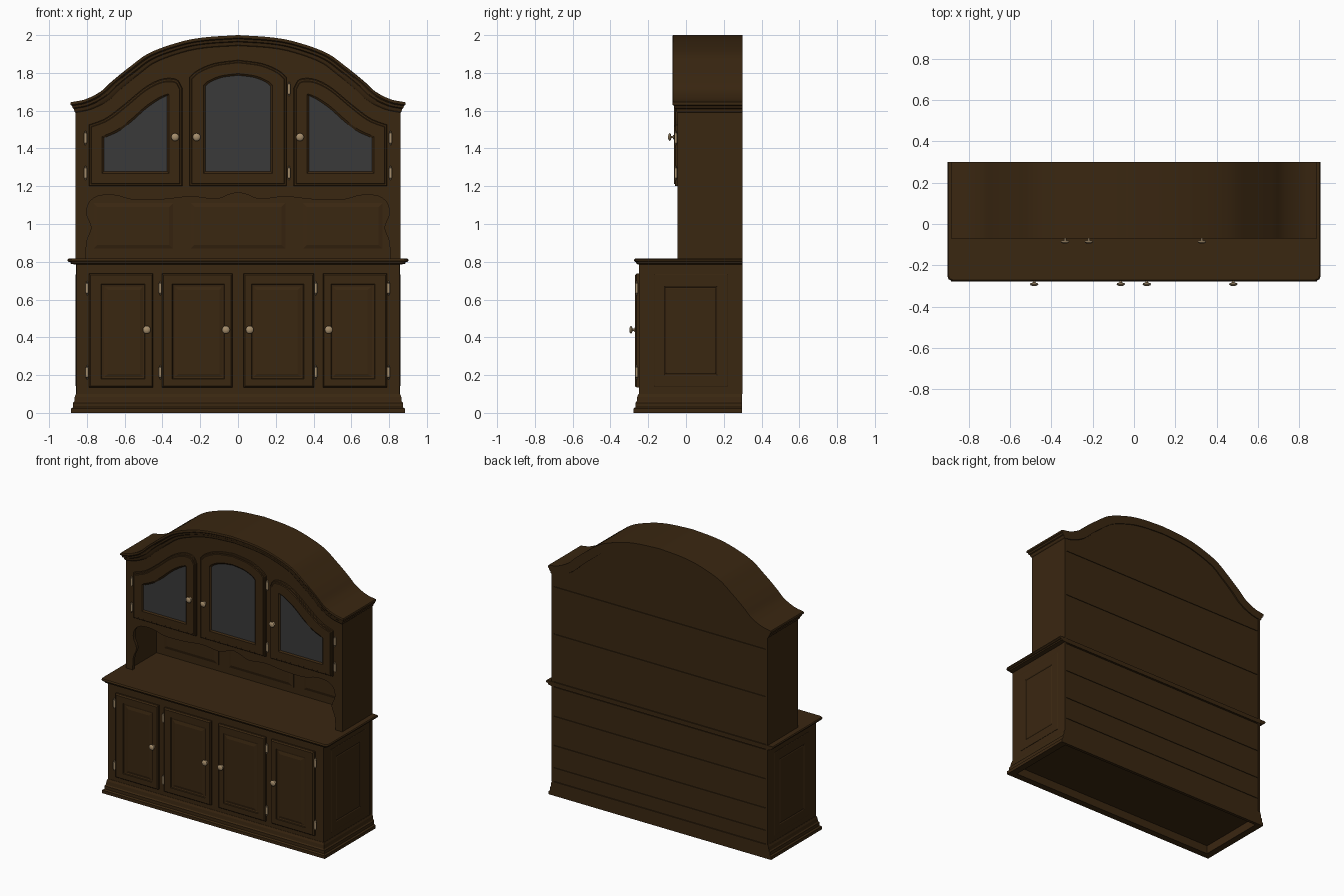
import bpy, bmesh, math
from mathutils import Vector

if "Cube" in bpy.data.objects:
    bpy.data.objects.remove(bpy.data.objects["Cube"])


def material(name, rgb):
    m = bpy.data.materials.new(name)
    m.diffuse_color = (*rgb, 1)
    m.use_nodes = True
    m.node_tree.nodes["Principled BSDF"].inputs["Base Color"].default_value = m.diffuse_color
    return m


WOOD = material("dark_wood", (0.042, 0.020, 0.0055))
GLASS = material("grey_glass", (0.042, 0.042, 0.042))
METAL = material("aged_brass", (0.38, 0.27, 0.15))


def build(name, verts, faces, mat=WOOD, smooth=None):
    bm = bmesh.new()
    vs = [bm.verts.new(v) for v in verts]
    for f in faces:
        bm.faces.new([vs[i] for i in f])
    bmesh.ops.remove_doubles(bm, verts=bm.verts, dist=1e-5)
    bmesh.ops.recalc_face_normals(bm, faces=bm.faces)
    me = bpy.data.meshes.new(name)
    bm.to_mesh(me)
    bm.free()
    me.materials.append(mat)
    if smooth:
        me.polygons.foreach_set("use_smooth", [True] * len(me.polygons))
        me.set_sharp_from_angle(angle=math.radians(smooth))
    ob = bpy.data.objects.new(name, me)
    bpy.context.collection.objects.link(ob)
    return ob


def loft(name, rings, mat=WOOD, smooth=None):
    """Closed rings bridged in order, both ends capped."""
    n = len(rings[0])
    verts = [p for r in rings for p in r]
    faces = [(a * n + i, a * n + (i + 1) % n, (a + 1) * n + (i + 1) % n, (a + 1) * n + i)
             for a in range(len(rings) - 1) for i in range(n)]
    faces += [tuple(range(n)), tuple(range(len(verts) - n, len(verts)))]
    return build(name, verts, faces, mat, smooth)


def box(name, x0, x1, y0, y1, z0, z1):
    sq = [(x0, y0), (x1, y0), (x1, y1), (x0, y1)]
    return loft(name, [[(x, y, z) for x, y in sq] for z in (z0, z1)])


def slab(name, poly, y0, y1, mat=WOOD, smooth=None):
    return loft(name, [[(x, y, z) for x, z in poly] for y in (y0, y1)], mat, smooth)


def lathe(name, profile, loc, axis, n=16):
    rings = []
    for r, h in profile:
        r = max(r, 0.0004)
        ring = []
        for i in range(n):
            a = math.tau * i / n
            c, s = r * math.cos(a), r * math.sin(a)
            v = (c, -h, s) if axis == "y" else (c, s, h)
            ring.append(tuple(Vector(loc) + Vector(v)))
        rings.append(ring)
    return loft(name, rings, METAL, 50)


def spline(pts, n=6):
    """Smooth curve through 2D points."""
    p = [Vector(q) for q in pts]
    p = [2 * p[0] - p[1]] + p + [2 * p[-1] - p[-2]]
    out = []
    for i in range(1, len(p) - 2):
        a, b, c, d = p[i - 1:i + 3]
        for k in range(n):
            t = k / n
            out.append(0.5 * (2 * b + (c - a) * t + (2 * a - 5 * b + 4 * c - d) * t * t
                              + (3 * b - a - 3 * c + d) * t ** 3))
    return [tuple(v) for v in out + [p[-2]]]


def mirrored(half):
    """Half curve starting at x = 0, extended to the full left-to-right curve."""
    return [(-x, z) for x, z in reversed(half[1:])] + half


def nested(name, outer, inner, steps, place):
    """Panel made of rings between two outlines; steps are (blend, height)."""
    rings = [[place(a[0] + (b[0] - a[0]) * t, a[1] + (b[1] - a[1]) * t, h)
              for a, b in zip(outer, inner)] for t, h in steps]
    return loft(name, rings)


def rect(x0, x1, z0, z1):
    return [(x0, z0), (x1, z0), (x1, z1), (x0, z1)]


def tier(z, w, front, back=0.297, c=0.0):
    pts = [(-w, front + c), (-w + c * 0.3, front + c * 0.3), (-w + c, front)] if c else [(-w, front)]
    half = [(-w, back)] + pts
    return [(x, y, z) for x, y in half + [(-x, y) for x, y in reversed(half)]]


# Lower cabinet: plinth with hollow underside, carcass, countertop
base = [(0.0, 0.026), (0.022, 0.026), (0.03, 0.016), (0.052, 0.016), (0.06, 0.009),
        (0.085, 0.006), (0.1, 0.0)]
loft("plinth", [tier(0.06, 0.835, -0.23, 0.275), tier(0, 0.835, -0.23, 0.275)]
     + [tier(z, 0.858 + o, -0.252 - o) for z, o in base])
box("lower_carcass", -0.856, 0.856, -0.25, 0.288, 0.08, 0.795)
loft("countertop", [tier(z, w, f, 0.3, 0.02) for z, w, f in
     [(0.785, 0.862, -0.253), (0.79, 0.885, -0.262), (0.798, 0.888, -0.265), (0.8, 0.897, -0.27),
      (0.805, 0.902, -0.274), (0.811, 0.902, -0.274), (0.817, 0.897, -0.27)]])

# Lower doors with raised centre panels, and matching cabinet side panels
PANEL = [(0, -0.004), (0, 0.012), (0.12, 0.02), (0.8, 0.02), (0.85, 0.014), (1, 0.012), (1.3, 0.017)]
for s in (-1, 1):
    for tag, o, i in (("outer", (0.45, 0.79), (0.503, 0.71)), ("inner", (0.03, 0.403), (0.083, 0.335))):
        nested(f"lower_door_{tag}", rect(s * o[0], s * o[1], 0.135, 0.737),
               rect(s * i[0], s * i[1], 0.19, 0.67), PANEL, lambda x, z, h: (x, -0.25 - h, z))
    nested("cabinet_side_panel", rect(-0.17, 0.22, 0.14, 0.735), rect(-0.11, 0.16, 0.205, 0.665),
           [(0, -0.004), (0, 0.003), (0.05, 0.005), (0.9, 0.005), (1, 0.001), (1.1, 0.004)],
           lambda y, z, h, s=s: (s * (0.855 + h), y, z))

# Crown moulding swept along the arched top, with side returns
half = spline([(0, 2.0), (0.177, 1.988), (0.31, 1.963), (0.467, 1.907), (0.57, 1.835),
               (0.667, 1.757), (0.73, 1.70), (0.81, 1.66), (0.885, 1.645)])
path = mirrored(half)


def offset_path(d, width):
    out = []
    for i, (x, z) in enumerate(path):
        a, b = path[max(i - 1, 0)], path[min(i + 1, len(path) - 1)]
        t = Vector((b[0] - a[0], b[1] - a[1])).normalized()
        out.append(((x + t.y * d) * width / 0.885, z - t.x * d))
    k = width / max(p[0] for p in out)
    return [(x * k, z) for x, z in out]


mould = [(0, 0.024), (0.004, 0.026), (0.015, 0.026), (0.02, 0.018), (0.032, 0.016),
         (0.036, 0.009), (0.05, 0.006), (0.056, 0.0)]
layers = [(offset_path(d, 0.86 + o), -0.045 - o) for d, o in mould]
N, L = len(path), len(mould)
verts = [(x, y, z) for pts, front in layers for y in (front, 0.3) for x, z in pts]
fr = lambda l, i: 2 * l * N + i
bk = lambda l, i: (2 * l + 1) * N + i
faces = []
for l in range(L - 1):
    for g in (fr, bk):
        faces += [(g(l, i), g(l, i + 1), g(l + 1, i + 1), g(l + 1, i)) for i in range(N - 1)]
    faces += [(fr(l, i), bk(l, i), bk(l + 1, i), fr(l + 1, i)) for i in (0, N - 1)]
for l in (0, L - 1):
    faces += [(fr(l, i), fr(l, i + 1), bk(l, i + 1), bk(l, i)) for i in range(N - 1)]
build("crown_moulding", verts, faces, WOOD, 25)

# Upper cabinet: arched case, side boards, scalloped frame around the open niche
slab("upper_case", offset_path(0.04, 0.858) + [(0.858, 1.19), (-0.858, 1.19)], -0.045, 0.288)
opening = mirrored(spline([(0, 1.168), (0.05, 1.155), (0.12, 1.132), (0.25, 1.145), (0.4, 1.13),
                           (0.55, 1.128), (0.65, 1.152), (0.74, 1.148), (0.79, 1.11), (0.80, 1.05),
                           (0.775, 0.98), (0.80, 0.91), (0.806, 0.815)], 4))
slab("niche_frame", opening + [(0.858, 0.815), (0.858, 1.2), (-0.858, 1.2), (-0.858, 0.815)],
     -0.045, -0.022)
for s in (-1, 1):
    box("upper_side_board", s * 0.83, s * 0.86, -0.044, 0.29, 0.81, 1.62)
    box("back_edge_strip", s * 0.842, s * 0.858, 0.27, 0.298, 0.1, 1.62)
box("niche_back", -0.84, 0.84, 0.262, 0.288, 0.81, 1.2)
for x0, x1 in ((-0.775, -0.335), (-0.26, 0.26), (0.335, 0.775)):
    nested("niche_panel", rect(x0, x1, 0.86, 1.12), rect(x0 + 0.03, x1 - 0.03, 0.89, 1.09),
           [(0, -0.004), (0, 0.005), (0.3, 0.005), (1, 0.012)], lambda x, z, h: (x, 0.262 - h, z))

# Back boards with narrow seams
seams = [0.1, 0.2, 0.36, 0.57, 0.78, 1.16, 1.5]
for z0, z1 in zip(seams, seams[1:]):
    box("back_board", -0.842, 0.842, 0.28, 0.293, z0 + 0.002, z1 - 0.002)
slab("back_board_arch", offset_path(0.05, 0.842) + [(0.842, 1.502), (-0.842, 1.502)], 0.28, 0.293)

# Glazed upper doors
GLAZED = [(0, -0.004), (0, 0.010), (0.05, 0.014), (0.14, 0.014), (0.18, 0.019), (0.88, 0.019),
          (1, 0.011), (1.0, 0.006)]


def glazed_door(name, outer, inner):
    nested(name, outer, inner, GLAZED, lambda x, z, h: (x, -0.045 - h, z))
    slab(name + "_glass", inner, -0.056, -0.05, GLASS)


def arch(w, z0, zs, zt):
    top = mirrored(spline([(0, zt), (w * 0.5, zt - (zt - zs) * 0.2), (w * 0.85, zs + (zt - zs) * 0.38),
                           (w, zs)]))
    return top + [(w, z0), (-w, z0)]


glazed_door("middle_door", arch(0.258, 1.2, 1.775, 1.868), arch(0.173, 1.278, 1.728, 1.787))
outer_top = spline([(0.295, 1.72), (0.325, 1.765), (0.40, 1.768), (0.49, 1.725), (0.60, 1.635),
                    (0.70, 1.56), (0.79, 1.525)])
inner_top = spline([(0.375, 1.68), (0.385, 1.676), (0.43, 1.651), (0.49, 1.608), (0.56, 1.545),
                    (0.63, 1.492), (0.71, 1.455)])
for s in (-1, 1):
    glazed_door("side_glass_door",
                [(s * x, z) for x, z in outer_top + [(0.79, 1.2), (0.295, 1.2)]],
                [(s * x, z) for x, z in inner_top + [(0.71, 1.278), (0.375, 1.278)]])

# Knobs and hinges
knob = [(0.012, -0.002), (0.012, 0.003), (0.006, 0.006), (0.006, 0.014), (0.017, 0.017),
        (0.021, 0.022), (0.016, 0.028), (0.006, 0.031), (0, 0.031)]
for x, y, z in [(x, -0.269, 0.44) for x in (-0.483, -0.064, 0.062, 0.48)] \
        + [(x, -0.064, 1.46) for x in (-0.333, -0.219, 0.328)]:
    lathe("knob", knob, (x, y, z), "y")
pin = [(0, 0.038), (0.005, 0.034), (0.003, 0.029), (0.008, 0.026), (0.008, 0.001)]
pin += [(r, -h) for r, h in reversed(pin)]
hinges = [(x, -0.261, z) for x in (-0.799, -0.412, 0.412, 0.797) for z in (0.66, 0.215)]
hinges += [(x, -0.054, z) for x in (-0.808, 0.808) for z in (1.455, 1.27)]
hinges += [(0.27, -0.054, z) for z in (1.715, 1.27)]
for h in hinges:
    lathe("hinge", pin, h, "z", 12)
